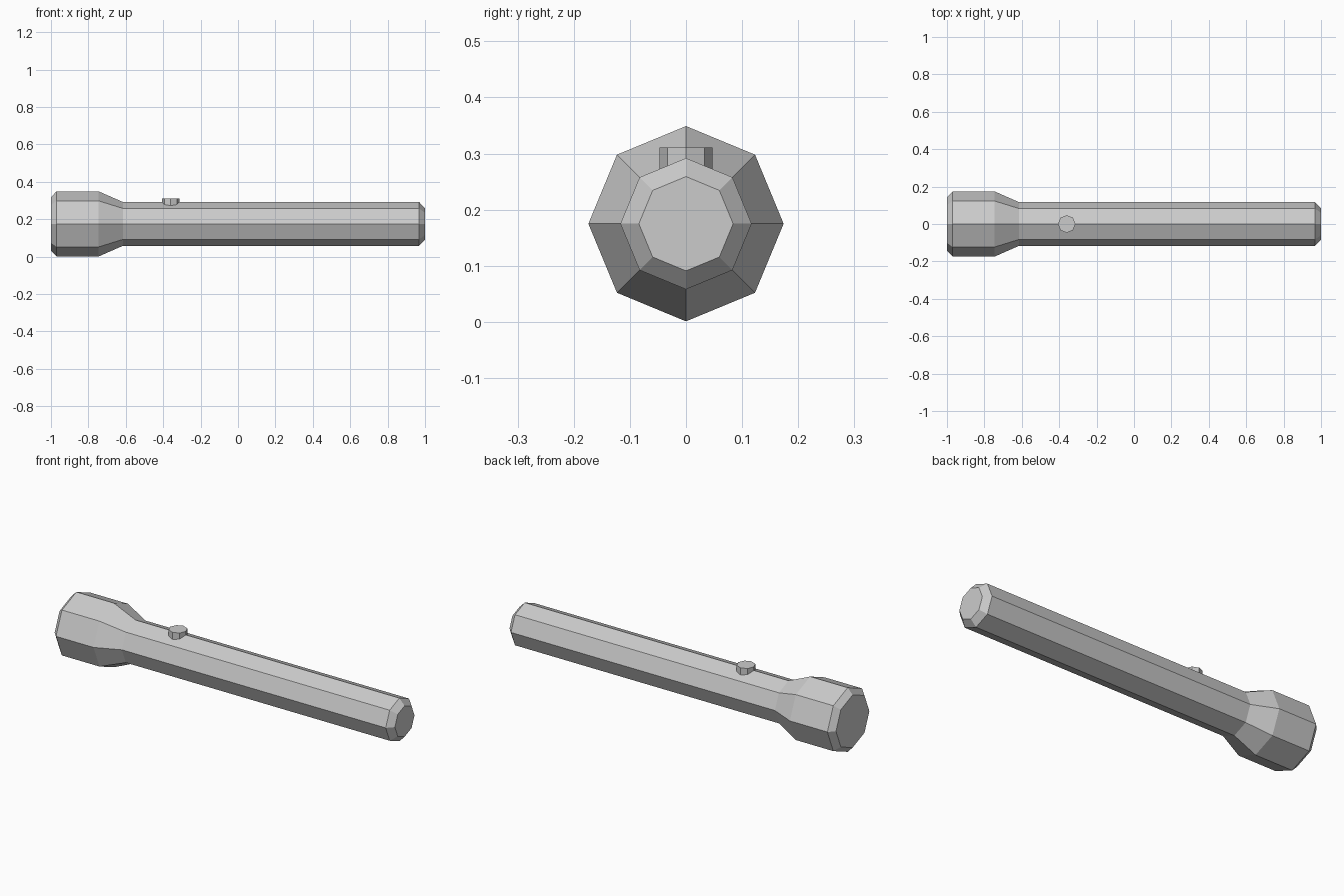
import bpy, bmesh
from math import cos, sin, tau
from mathutils import Vector

if "Cube" in bpy.data.objects:
    bpy.data.objects.remove(bpy.data.objects["Cube"])

SIDES = 8


def lathe(name, profile, place):
    """Flat-faced octagonal lathe; profile holds (distance along axis, radius)."""
    bm = bmesh.new()
    rings = [[bm.verts.new(place(d, r * cos(tau * i / SIDES), r * sin(tau * i / SIDES)))
              for i in range(SIDES)] for d, r in profile]
    for a, b in zip(rings, rings[1:]):
        for i in range(SIDES):
            j = (i + 1) % SIDES
            bm.faces.new((a[i], a[j], b[j], b[i]))
    bm.faces.new(rings[0])
    bm.faces.new(rings[-1])
    bmesh.ops.recalc_face_normals(bm, faces=bm.faces)
    mesh = bpy.data.meshes.new(name)
    bm.to_mesh(mesh)
    bm.free()
    obj = bpy.data.objects.new(name, mesh)
    bpy.context.collection.objects.link(obj)
    return obj


# Torch casing: bevelled lamp head, taper, long handle, bevelled tail
lathe("torch_body",
      [(-1, 0.143), (-0.97, 0.174), (-0.745, 0.174), (-0.615, 0.117),
       (0.968, 0.117), (1, 0.084)],
      lambda d, u, v: Vector((d, u, 0.175 + v)))

# Push button, sunk into the ridge of the handle
lathe("switch_button", [(0.25, 0.047), (0.311, 0.047)],
      lambda d, u, v: Vector((-0.36 + u, v, d)))
